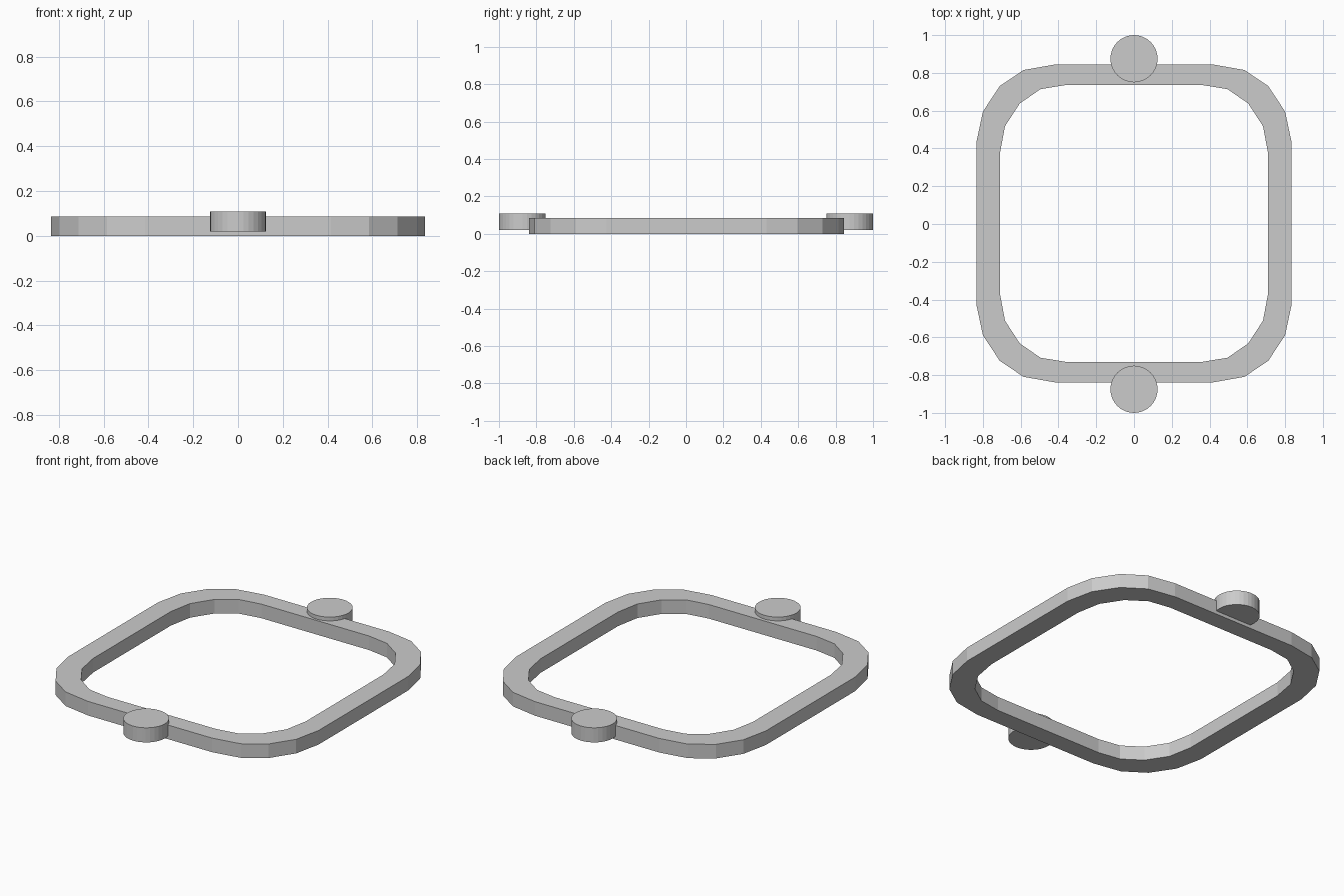
import bpy, bmesh

if "Cube" in bpy.data.objects:
    bpy.data.objects.remove(bpy.data.objects["Cube"])

# Quarter profiles of the rounded-square frame, from right side round to the back
OUTER = [(0.835, 0.427), (0.80, 0.592), (0.711, 0.727), (0.585, 0.812), (0.415, 0.842)]
INNER = [(0.71, 0.37), (0.683, 0.515), (0.605, 0.635), (0.495, 0.711), (0.36, 0.733)]
FRAME_HEIGHT = 0.085
FRAME_Y = 0.003


def full_loop(quarter):
    back_left = [(-x, y) for x, y in reversed(quarter)]
    half = quarter + back_left
    return half + [(-x, -y) for x, y in half]


def add_object(name, bm):
    bmesh.ops.recalc_face_normals(bm, faces=bm.faces)
    mesh = bpy.data.meshes.new(name)
    bm.to_mesh(mesh)
    bm.free()
    obj = bpy.data.objects.new(name, mesh)
    bpy.context.collection.objects.link(obj)
    return obj


# Rounded-square frame: four edge loops bridged into a closed ring
bm = bmesh.new()
rings = []
for profile, z in ((OUTER, 0), (OUTER, FRAME_HEIGHT), (INNER, FRAME_HEIGHT), (INNER, 0)):
    rings.append([bm.verts.new((x, y + FRAME_Y, z)) for x, y in full_loop(profile)])
count = len(rings[0])
for r in range(4):
    a, b = rings[r], rings[(r + 1) % 4]
    for i in range(count):
        j = (i + 1) % count
        bm.faces.new((a[i], a[j], b[j], b[i]))
add_object("frame", bm)

# Round pads on the front and back rails
for name, y in (("front_pad", -0.875), ("back_pad", 0.875)):
    bm = bmesh.new()
    bmesh.ops.create_cone(bm, cap_ends=True, segments=32,
                          radius1=0.125, radius2=0.125, depth=0.088)
    add_object(name, bm).location = (0, y, 0.064)
